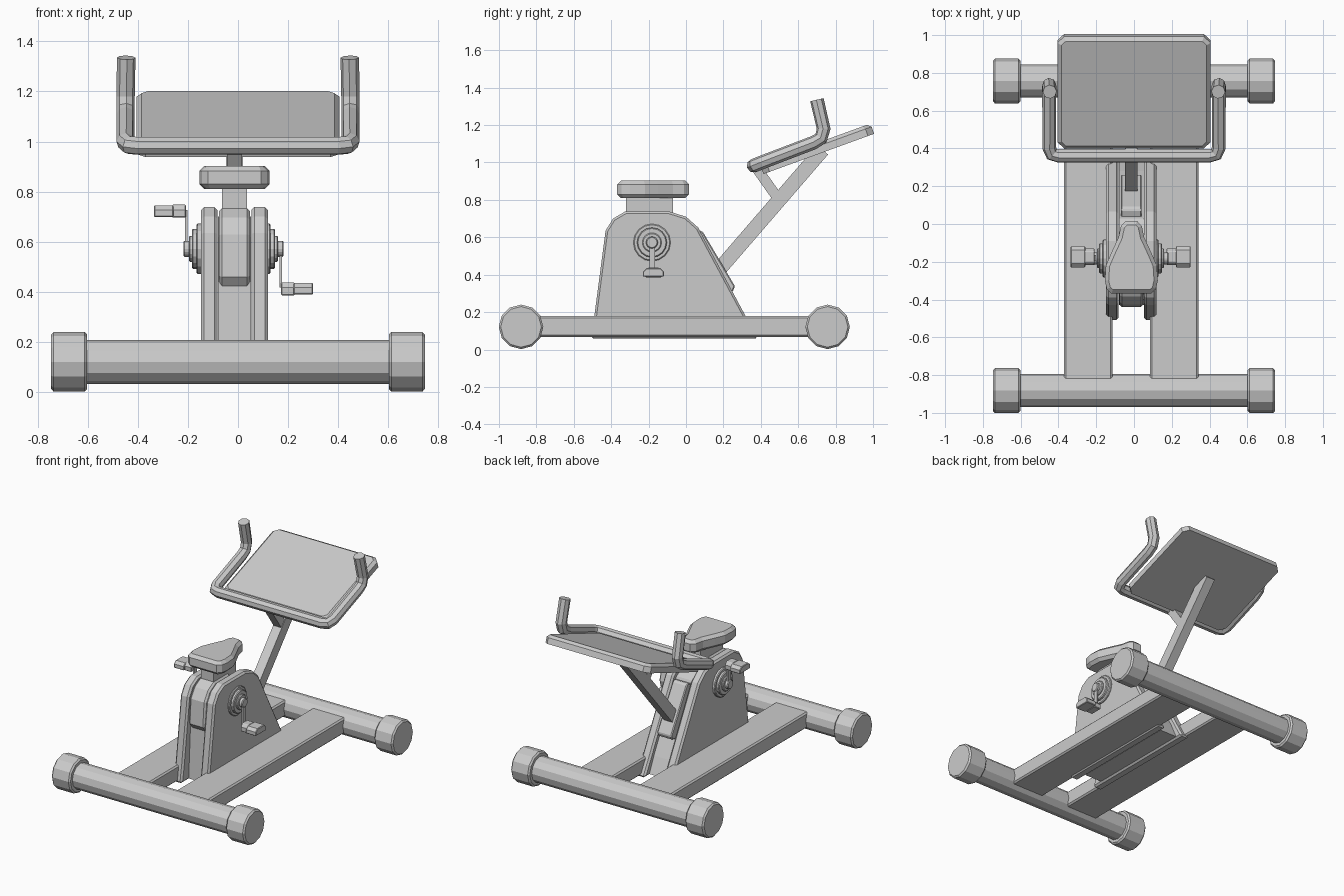
import bpy, bmesh, math
from mathutils import Matrix, Vector

if "Cube" in bpy.data.objects:
    bpy.data.objects.remove(bpy.data.objects["Cube"])

CX = -0.014  # centre of the body, slightly off the base centre


def finish(name, bm, bevel=0.0):
    bmesh.ops.recalc_face_normals(bm, faces=bm.faces[:])
    me = bpy.data.meshes.new(name)
    bm.to_mesh(me)
    bm.free()
    ob = bpy.data.objects.new(name, me)
    bpy.context.collection.objects.link(ob)
    if bevel:
        m = ob.modifiers.new("bevel", 'BEVEL')
        m.width = bevel
        m.segments = 1
        m.limit_method = 'ANGLE'
        m.angle_limit = math.radians(50)
    return ob


def prism(name, pts, axis, a, b, bevel=0.0):
    """Extrude a profile (yz for axis x, xy for axis z) from a to b."""
    bm = bmesh.new()
    place = (lambda p: (a, p[0], p[1])) if axis == 'x' else (lambda p: (p[0], p[1], a))
    face = bm.faces.new([bm.verts.new(place(p)) for p in pts])
    ext = bmesh.ops.extrude_face_region(bm, geom=[face])
    vec = Vector((b - a, 0, 0)) if axis == 'x' else Vector((0, 0, b - a))
    bmesh.ops.translate(bm, vec=vec,
                        verts=[v for v in ext['geom'] if isinstance(v, bmesh.types.BMVert)])
    return finish(name, bm, bevel)


def box(name, lo, hi, bevel=0.0):
    return prism(name, [(lo[0], lo[1]), (hi[0], lo[1]), (hi[0], hi[1]), (lo[0], hi[1])],
                 'z', lo[2], hi[2], bevel)


def cyl_x(name, x0, x1, y, z, r, sides=12, bevel=0.0):
    bm = bmesh.new()
    mat = Matrix.Translation(((x0 + x1) / 2, y, z)) @ Matrix.Rotation(math.pi / 2, 4, 'Y')
    bmesh.ops.create_cone(bm, cap_ends=True, segments=sides, radius1=r, radius2=r,
                          depth=abs(x1 - x0), matrix=mat)
    return finish(name, bm, bevel)


def bar_yz(name, p, q, thick, x0, x1, bevel=0.0):
    """Rectangular bar running from p to q in the yz plane."""
    p, q = Vector(p), Vector(q)
    d = (q - p).normalized()
    n = Vector((-d.y, d.x)) * thick / 2
    return prism(name, [p - n, q - n, q + n, p + n], 'x', x0, x1, bevel)


# Base tubes with end caps
for label, y in (("front", -0.882), ("rear", 0.757)):
    cyl_x(label + "_base_tube", -0.62, 0.62, y, 0.121, 0.088)
    for side, s in (("left", -1), ("right", 1)):
        cyl_x(f"{label}_{side}_end_cap", s * 0.602, s * 0.746, y, 0.121, 0.119, 12, 0.01)

# Long beams and body side plates
plate = [(-0.51, 0.06), (-0.49, 0.18), (-0.43, 0.636), (-0.39, 0.70), (-0.325, 0.738),
         (-0.09, 0.738), (0.0, 0.71), (0.065, 0.652), (0.32, 0.176), (0.385, 0.06)]
for side, s in (("left", -1), ("right", 1)):
    xs = sorted((CX + s * 0.1, CX + s * 0.356))
    box(side + "_beam", (xs[0], -0.86, 0.068), (xs[1], 0.74, 0.178), 0.01)
    xs = sorted((CX + s * 0.067, CX + s * 0.133))
    prism(side + "_body_plate", plate, 'x', xs[0], xs[1], 0.012)

# Body core and covers between the plates
prism("body_core", [(-0.43, 0.07), (-0.40, 0.62), (-0.35, 0.70), (-0.09, 0.70),
                    (0.03, 0.64), (0.28, 0.18), (0.33, 0.07)], 'x', CX - 0.066, CX + 0.066)
prism("front_cover", [(-0.25, 0.42), (-0.40, 0.41), (-0.44, 0.46), (-0.427, 0.63),
                      (-0.385, 0.697), (-0.325, 0.733), (-0.15, 0.733)],
      'x', CX - 0.062, CX + 0.062, 0.012)
prism("rear_cover", [(0.03, 0.62), (0.075, 0.638), (0.092, 0.626), (0.262, 0.338),
                     (0.25, 0.31), (0.20, 0.30)], 'x', CX - 0.055, CX + 0.055, 0.006)

# Seat and its neck
box("seat_neck", (CX - 0.049, -0.32, 0.68), (CX + 0.049, -0.07, 0.83))
half = [(0.105, -0.368), (0.13, -0.345), (0.14, -0.30), (0.135, -0.22), (0.105, -0.15),
        (0.068, -0.07), (0.055, -0.01), (0.03, 0.016)]
outline = [(CX + x, y) for x, y in half] + [(CX - x, y) for x, y in reversed(half)]
prism("seat", outline, 'z', 0.81, 0.903, 0.02)

# Crank discs, arms and pedals
for side, s, up in (("left", -1, 1), ("right", 1, -1)):
    c = CX - 0.004
    for part, a, b, r in (("disc", 0.125, 0.148, 0.10), ("disc_step", 0.14, 0.166, 0.08),
                          ("collar", 0.16, 0.178, 0.052), ("hub", 0.17, 0.2, 0.032)):
        cyl_x(f"{side}_crank_{part}", c + s * a, c + s * b, -0.182, 0.572, r, 16, 0.005)
    xa = sorted((c + s * 0.183, c + s * 0.194))
    pz = 0.572 + up * 0.155
    za = sorted((0.572, pz))
    box(side + "_crank_arm", (xa[0], -0.195, za[0]), (xa[1], -0.165, za[1]))
    for part, a, b, w, h in (("inner", 0.19, 0.245, 0.044, 0.026), ("outer", 0.24, 0.318, 0.056, 0.023)):
        xp = sorted((c + s * a, c + s * b))
        zc = pz - 0.005
        prism(f"{side}_pedal_{part}", [(-0.174 - w, zc - h), (-0.174 + w, zc - h),
                                       (-0.174 + w, zc + h * 0.2), (-0.174 + w * 0.65, zc + h),
                                       (-0.174 - w * 0.65, zc + h), (-0.174 - w, zc + h * 0.2)],
              'x', xp[0], xp[1], 0.004)

# Slanted post and bracket
bar_yz("tray_post", (0.14, 0.385), (0.73, 1.068), 0.078, CX - 0.033, CX + 0.033)
bar_yz("post_bracket", (0.49, 0.81), (0.37, 0.98), 0.055, CX - 0.03, CX + 0.03)

# Tilted tray with cut corners
w, l, k = 0.405, 0.315, 0.035
corners = []
for sx, sy in ((1, 1), (-1, 1), (-1, -1), (1, -1)):
    pair = [(sx * w, sy * (l - k)), (sx * (w - k), sy * l)]
    corners += pair if sx * sy > 0 else pair[::-1]
tray = prism("tray", corners, 'z', -0.029, 0.029)
tray.location = (0, 0.70, 1.073)
tray.rotation_euler = (math.radians(20), 0, 0)
bm = bmesh.new()
bm.from_mesh(tray.data)
top = max(bm.faces, key=lambda f: f.calc_center_median().z)
bmesh.ops.inset_region(bm, faces=[top], thickness=0.022)
for v in bm.verts:  # slope the rim down to the edge
    if v.co.z > 0 and v not in top.verts:
        v.co.z -= 0.018
bm.to_mesh(tray.data)
bm.free()

# Handlebar: half path mirrored across x
path = [(0.40, 0.361, 0.983), (0.435, 0.37, 0.986), (0.449, 0.405, 1.0), (0.449, 0.68, 1.105),
        (0.449, 0.722, 1.13), (0.449, 0.736, 1.18), (0.446, 0.70, 1.335)]
pts = [(-x, y, z) for x, y, z in reversed(path)] + path
cu = bpy.data.curves.new("handlebar", 'CURVE')
cu.dimensions = '3D'
cu.bevel_depth = 0.037
cu.bevel_resolution = 2
cu.use_fill_caps = True
sp = cu.splines.new('POLY')
sp.points.add(len(pts) - 1)
for p, co in zip(sp.points, pts):
    p.co = (*co, 1)
sp.use_smooth = False
bar = bpy.data.objects.new("handlebar", cu)
bpy.context.collection.objects.link(bar)
bpy.context.view_layer.objects.active = bar
bar.select_set(True)
bpy.ops.object.convert(target='MESH')
